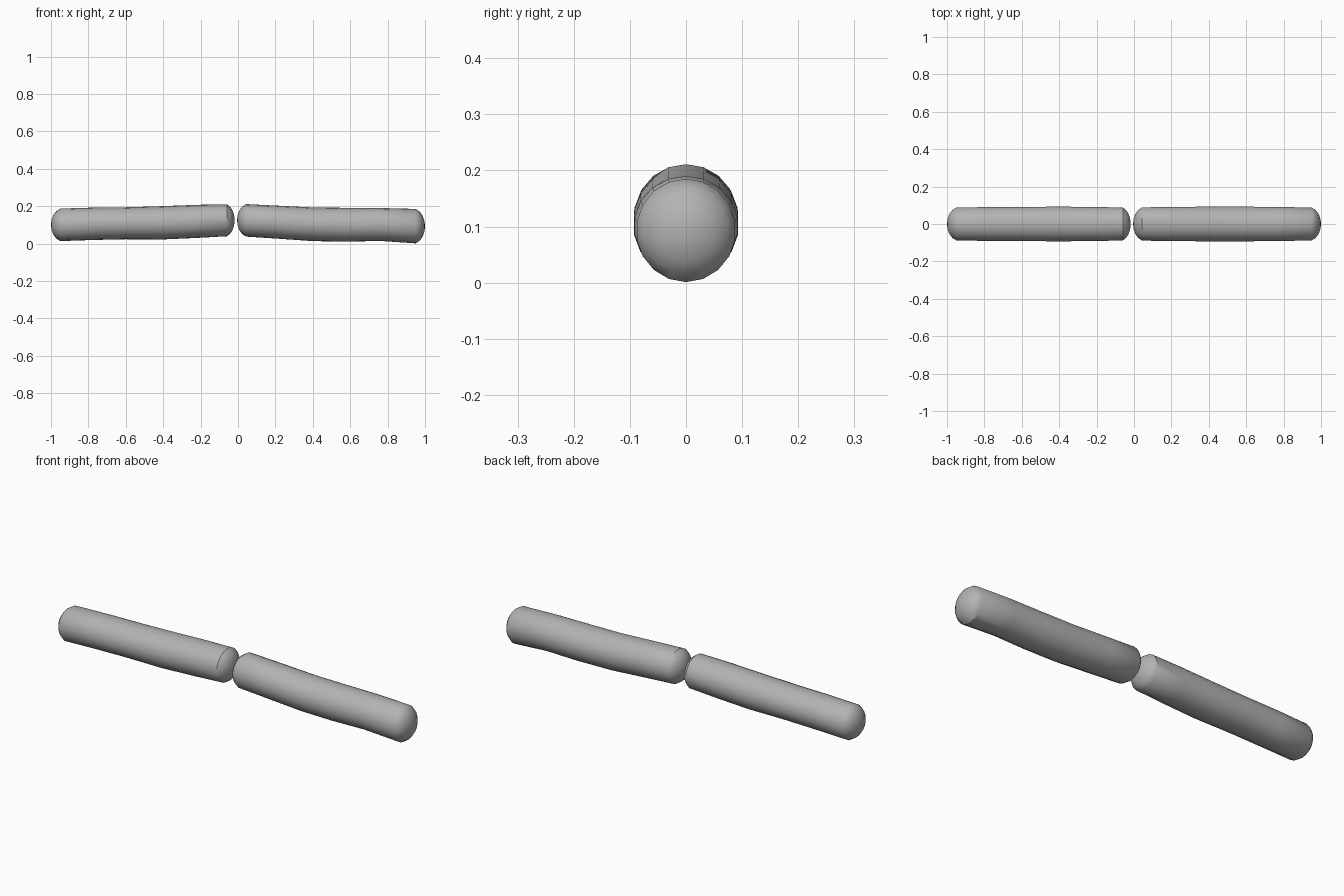
import bpy, bmesh, math

if "Cube" in bpy.data.objects:
    bpy.data.objects.remove(bpy.data.objects["Cube"])

SIDES = 18

# Mid grey casing
grey = bpy.data.materials.new("grey_casing")
grey.diffuse_color = (0.45, 0.45, 0.45, 1)
grey.use_nodes = True
grey.node_tree.nodes["Principled BSDF"].inputs["Base Color"].default_value = grey.diffuse_color

def sausage(name, tip_a, tip_b, body):
    """body rows: x, bottom z, top z, half width"""
    cap = [(0.06, 0.30), (0.25, 0.60), (0.56, 0.84)]   # share of depth, share of radius
    def dome(tip, row):
        x, lo, hi, w = row
        return [(tip + (x - tip) * d, (lo + hi) / 2, w * f, (hi - lo) / 2 * f) for d, f in cap]
    rings = dome(tip_a, body[0])
    rings += [(x, (lo + hi) / 2, w, (hi - lo) / 2) for x, lo, hi, w in body]
    rings += reversed(dome(tip_b, body[-1]))

    bm = bmesh.new()
    loops = []
    for x, zc, ry, rz in rings:
        angles = [2 * math.pi * (i + 0.5) / SIDES for i in range(SIDES)]
        loops.append([bm.verts.new((x, ry * math.cos(a), zc + rz * math.sin(a))) for a in angles])
    for a, b in zip(loops, loops[1:]):
        for i in range(SIDES):
            j = (i + 1) % SIDES
            bm.faces.new((a[i], a[j], b[j], b[i]))
    # rounded tips
    for loop, tip, zc in ((loops[0], tip_a, rings[0][1]), (loops[-1], tip_b, rings[-1][1])):
        v = bm.verts.new((tip, 0, zc))
        for i in range(SIDES):
            bm.faces.new((loop[i], loop[(i + 1) % SIDES], v))
    bmesh.ops.recalc_face_normals(bm, faces=bm.faces)
    mesh = bpy.data.meshes.new(name)
    bm.to_mesh(mesh)
    bm.free()
    mesh.materials.append(grey)
    obj = bpy.data.objects.new(name, mesh)
    bpy.context.collection.objects.link(obj)
    bpy.ops.object.select_all(action='DESELECT')
    obj.select_set(True)
    bpy.context.view_layer.objects.active = obj
    bpy.ops.object.shade_smooth_by_angle(angle=math.radians(35))

# Left link
sausage("left_sausage", -1.0, -0.018, [
    (-0.95, 0.013, 0.187, 0.089),
    (-0.78, 0.019, 0.192, 0.092),
    (-0.60, 0.023, 0.194, 0.093),
    (-0.40, 0.022, 0.200, 0.094),
    (-0.22, 0.030, 0.207, 0.093),
    (-0.06, 0.039, 0.210, 0.089)])

# Right link
sausage("right_sausage", -0.005, 1.0, [
    (0.043, 0.037, 0.211, 0.090),
    (0.20, 0.027, 0.203, 0.093),
    (0.40, 0.013, 0.193, 0.094),
    (0.58, 0.010, 0.191, 0.094),
    (0.76, 0.014, 0.190, 0.093),
    (0.95, 0.001, 0.185, 0.089)])
